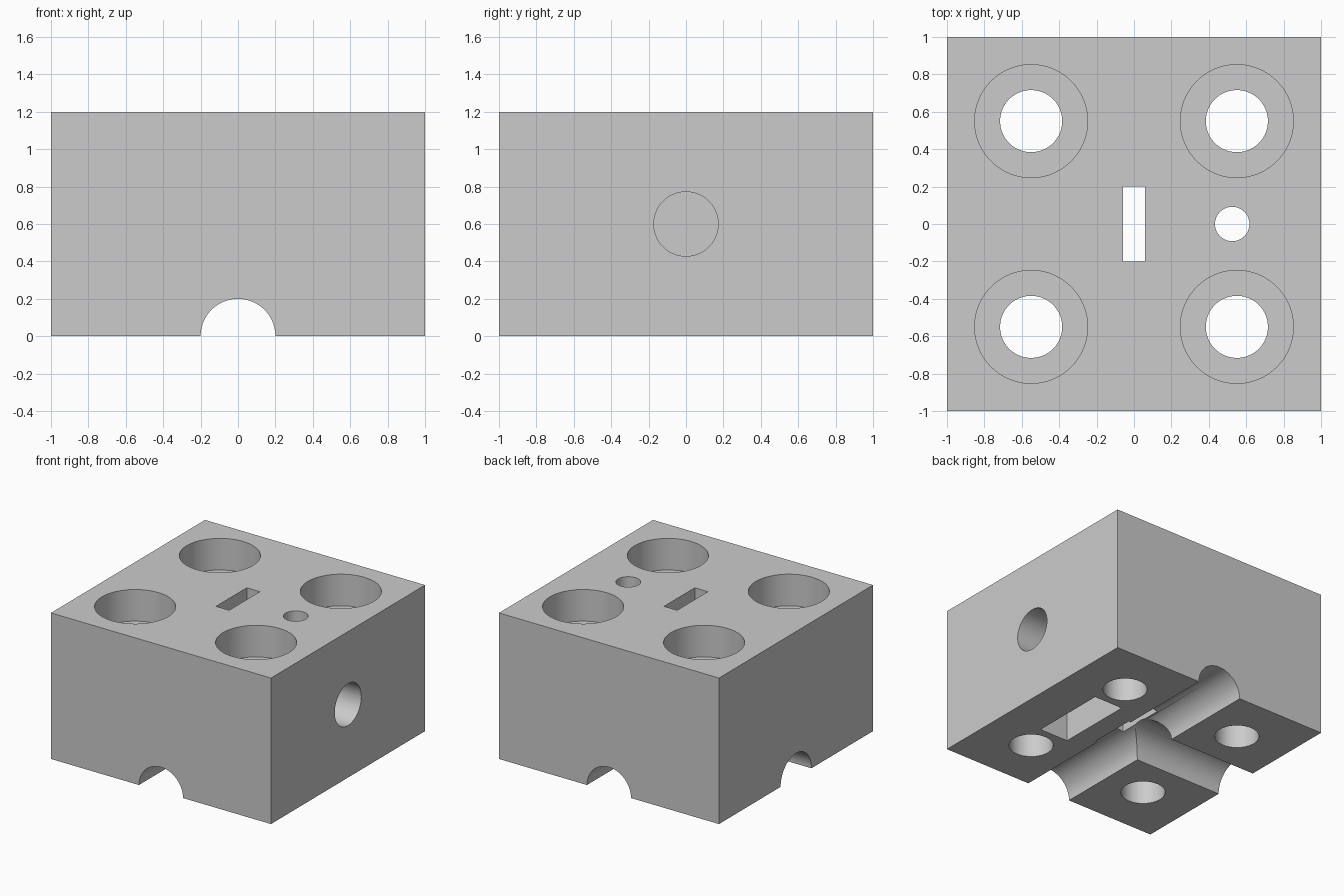
import bpy
import bmesh
import math
from mathutils import Matrix, Vector

if "Cube" in bpy.data.objects:
    bpy.data.objects.remove(bpy.data.objects["Cube"], do_unlink=True)

HEIGHT = 1.2
grey = bpy.data.materials.new("plain_grey")
grey.use_nodes = True
COLOUR = (0.6, 0.6, 0.6, 1)
grey.diffuse_color = COLOUR
grey.node_tree.nodes["Principled BSDF"].inputs["Base Color"].default_value = COLOUR


def make_object(name, bm):
    bmesh.ops.recalc_face_normals(bm, faces=bm.faces)
    mesh = bpy.data.meshes.new(name)
    bm.to_mesh(mesh)
    bm.free()
    mesh.materials.append(grey)
    obj = bpy.data.objects.new(name, mesh)
    bpy.context.collection.objects.link(obj)
    return obj


def box(name, low, high):
    low, high = Vector(low), Vector(high)
    bm = bmesh.new()
    bmesh.ops.create_cube(bm, size=1)
    bmesh.ops.scale(bm, vec=high - low, verts=bm.verts)
    bmesh.ops.translate(bm, vec=(low + high) / 2, verts=bm.verts)
    return make_object(name, bm)


def rod(name, start, end, radius):
    start, end = Vector(start), Vector(end)
    turn = Vector((0, 0, 1)).rotation_difference(end - start).to_matrix().to_4x4()
    bm = bmesh.new()
    bmesh.ops.create_cone(bm, cap_ends=True, segments=96, radius1=radius,
                          radius2=radius, depth=(end - start).length,
                          matrix=Matrix.Translation((start + end) / 2) @ turn)
    return make_object(name, bm)


def prism_along_x(name, profile, x0, x1):
    bm = bmesh.new()
    face = bm.faces.new([bm.verts.new((x0, y, z)) for y, z in profile])
    result = bmesh.ops.extrude_face_region(bm, geom=[face])
    moved = [v for v in result["geom"] if isinstance(v, bmesh.types.BMVert)]
    bmesh.ops.translate(bm, vec=(x1 - x0, 0, 0), verts=moved)
    return make_object(name, bm)


block = box("mounting_block", (-1, -1, 0), (1, 1, HEIGHT))
cutters = []

# Four counterbored through holes
for x in (-0.55, 0.55):
    for y in (-0.55, 0.55):
        cutters.append(rod("counterbore", (x, y, HEIGHT - 0.26), (x, y, 1.4), 0.302))
        cutters.append(rod("through_hole", (x, y, -0.2), (x, y, 1.3), 0.166))

# Half-round channels under the block
cutters.append(rod("long_channel", (0, -1.2, 0), (0, 1.2, 0), 0.2))
cutters.append(rod("side_channel", (-1.2, 0, 0), (0.22, 0, 0), 0.2))

# Central slot down to the channels
cutters.append(box("centre_slot", (-0.06, -0.2, 0.1), (0.06, 0.2, 1.4)))

# Nut pocket open below, with hexagonal top around the bolt axis
R, AXIS = 0.32, 0.6
hex_top = [(R * math.cos(math.radians(a)), AXIS + R * math.sin(math.radians(a)))
           for a in (0, 60, 120, 180)]
cutters.append(prism_along_x("nut_pocket", [(-R, -0.2), (R, -0.2)] + hex_top, 0.39, 0.65))

# Side bolt hole and small vertical hole, both meeting the pocket
cutters.append(rod("bolt_hole", (0.5, 0, AXIS), (1.2, 0, AXIS), 0.172))
cutters.append(rod("pin_hole", (0.525, 0, 0.7), (0.525, 0, 1.4), 0.092))

# Cut everything out of the block
for cutter in cutters:
    cutter.hide_render = True
    cut = block.modifiers.new(cutter.name, "BOOLEAN")
    cut.operation = "DIFFERENCE"
    cut.solver = "EXACT"
    cut.object = cutter

bpy.context.view_layer.update()
graph = bpy.context.evaluated_depsgraph_get()
finished = bpy.data.meshes.new_from_object(block.evaluated_get(graph))
block.modifiers.clear()
block.data = finished
for cutter in cutters:
    bpy.data.objects.remove(cutter, do_unlink=True)

# Smooth bores with crisp edges
bpy.ops.object.select_all(action="DESELECT")
block.select_set(True)
bpy.context.view_layer.objects.active = block
bpy.ops.object.shade_smooth_by_angle(angle=math.radians(30))
